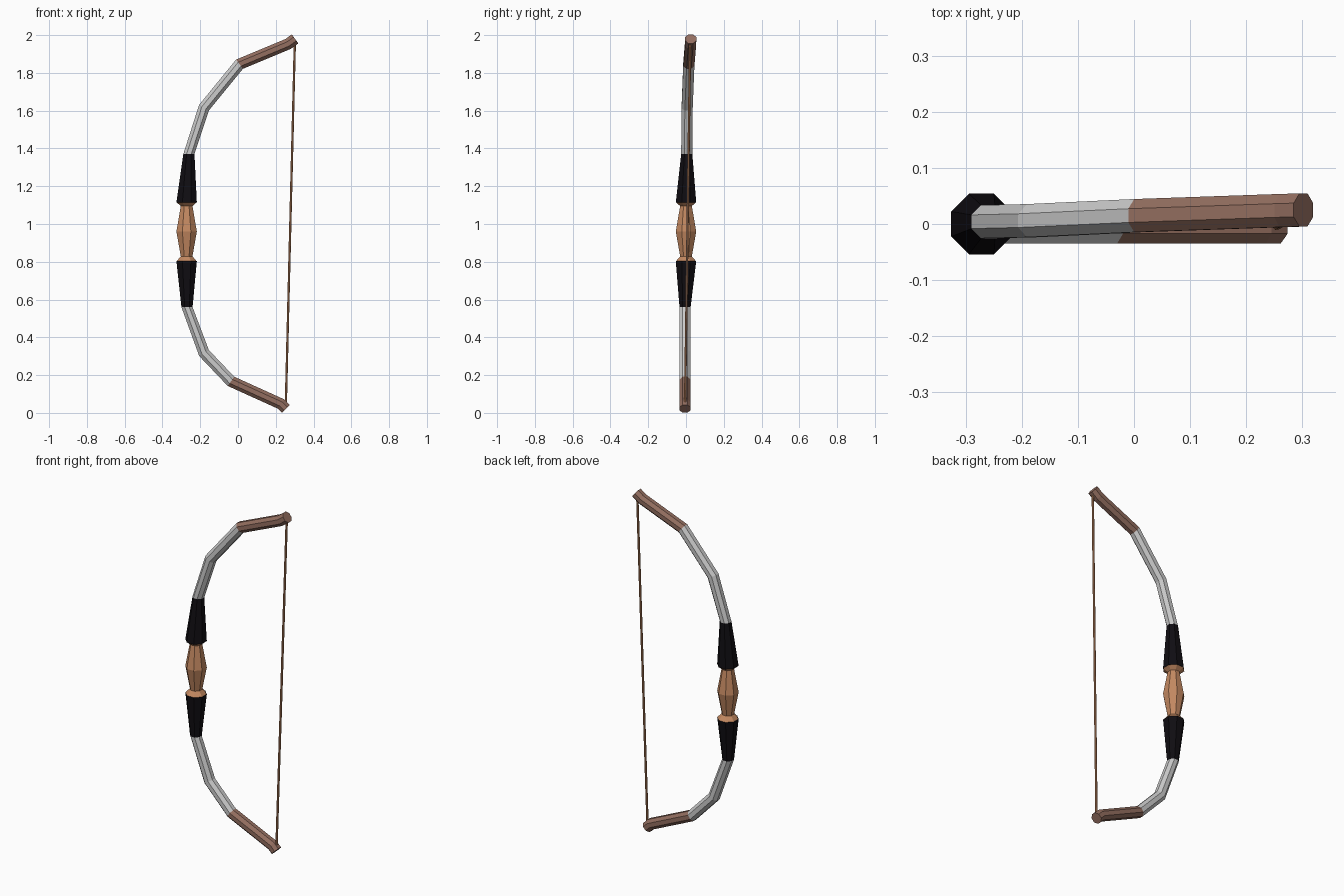
import bpy, bmesh, math
from mathutils import Vector

if "Cube" in bpy.data.objects:
    bpy.data.objects.remove(bpy.data.objects["Cube"])

SIDES = 8
UP = Vector((0, 0, 1))


def material(name, rgb):
    m = bpy.data.materials.new(name)
    m.diffuse_color = (*rgb, 1)
    m.use_nodes = True
    m.node_tree.nodes["Principled BSDF"].inputs["Base Color"].default_value = m.diffuse_color
    return m


orange = material("grip_wood", (0.55, 0.25, 0.12))
brown = material("tip_wood", (0.29, 0.155, 0.115))
black = material("dark_wrap", (0.005, 0.004, 0.006))


def ring(center, tangent, half, stretch=1.0):
    """Octagon with flats facing the axes, square to the tangent."""
    side = Vector((0, 1, 0)).cross(tangent).normalized()
    r = half / math.cos(math.pi / SIDES)
    pts = []
    for i in range(SIDES):
        a = (i + 0.5) * 2 * math.pi / SIDES
        pts.append(Vector(center) + side * (r * stretch * math.cos(a))
                   + Vector((0, 1, 0)) * (r * math.sin(a)))
    return pts


def loft(name, rings, mat=None):
    bm = bmesh.new()
    loops = [[bm.verts.new(p) for p in r] for r in rings]
    for a, b in zip(loops, loops[1:]):
        for i in range(SIDES):
            j = (i + 1) % SIDES
            bm.faces.new((a[i], a[j], b[j], b[i]))
    bm.faces.new(loops[0])
    bm.faces.new(loops[-1])
    bmesh.ops.recalc_face_normals(bm, faces=bm.faces)
    me = bpy.data.meshes.new(name)
    bm.to_mesh(me)
    bm.free()
    if mat:
        me.materials.append(mat)
    ob = bpy.data.objects.new(name, me)
    bpy.context.collection.objects.link(ob)


def limb_rings(path, start_dir, half):
    """Mitred rings along a bent path; the first one lies flat on the wrap."""
    p = [Vector(q) for q in path]
    d = [(b - a).normalized() for a, b in zip(p, p[1:])]
    out = [ring(p[0], start_dir, half)]
    for i in range(1, len(p) - 1):
        t = (d[i - 1] + d[i]).normalized()
        out.append(ring(p[i], t, half, 1 / t.dot(d[i])))
    out.append(ring(p[-1], d[-1], half))
    return out


# Grip: swollen middle with a flared collar at each end
gx = -0.272
grip = [(0.803, 0.053), (0.829, 0.031), (0.96, 0.054), (1.095, 0.031), (1.115, 0.053)]
loft("grip", [ring((gx, 0, z), UP, h) for z, h in grip], orange)

# Limbs: wrap, bent grey limb and wooden tip, above and below the grip
upper = [(-0.26, 0.004, 1.37), (-0.18, 0.006, 1.616), (0.008, 0.015, 1.846),
         (0.265, 0.024, 1.953), (0.302, 0.025, 1.98)]
lower = [(-0.27, -0.005, 0.56), (-0.18, -0.005, 0.317), (-0.037, -0.005, 0.167),
         (0.228, -0.005, 0.047), (0.253, -0.005, 0.022)]
for label, path, z0, direction in (("upper", upper, 1.115, UP), ("lower", lower, 0.803, -UP)):
    rings = limb_rings(path, direction, 0.0295)
    loft(label + "_wrap", [ring((gx, 0, z0), direction, 0.054), rings[0]], black)
    loft(label + "_limb", rings[:3])
    loft(label + "_tip", rings[2:], brown)

# Bowstring
top, bottom = Vector((0.301, 0.022, 1.965)), Vector((0.253, -0.005, 0.035))
loft("bowstring", [ring(p, top - bottom, 0.006) for p in (bottom, top)], orange)
